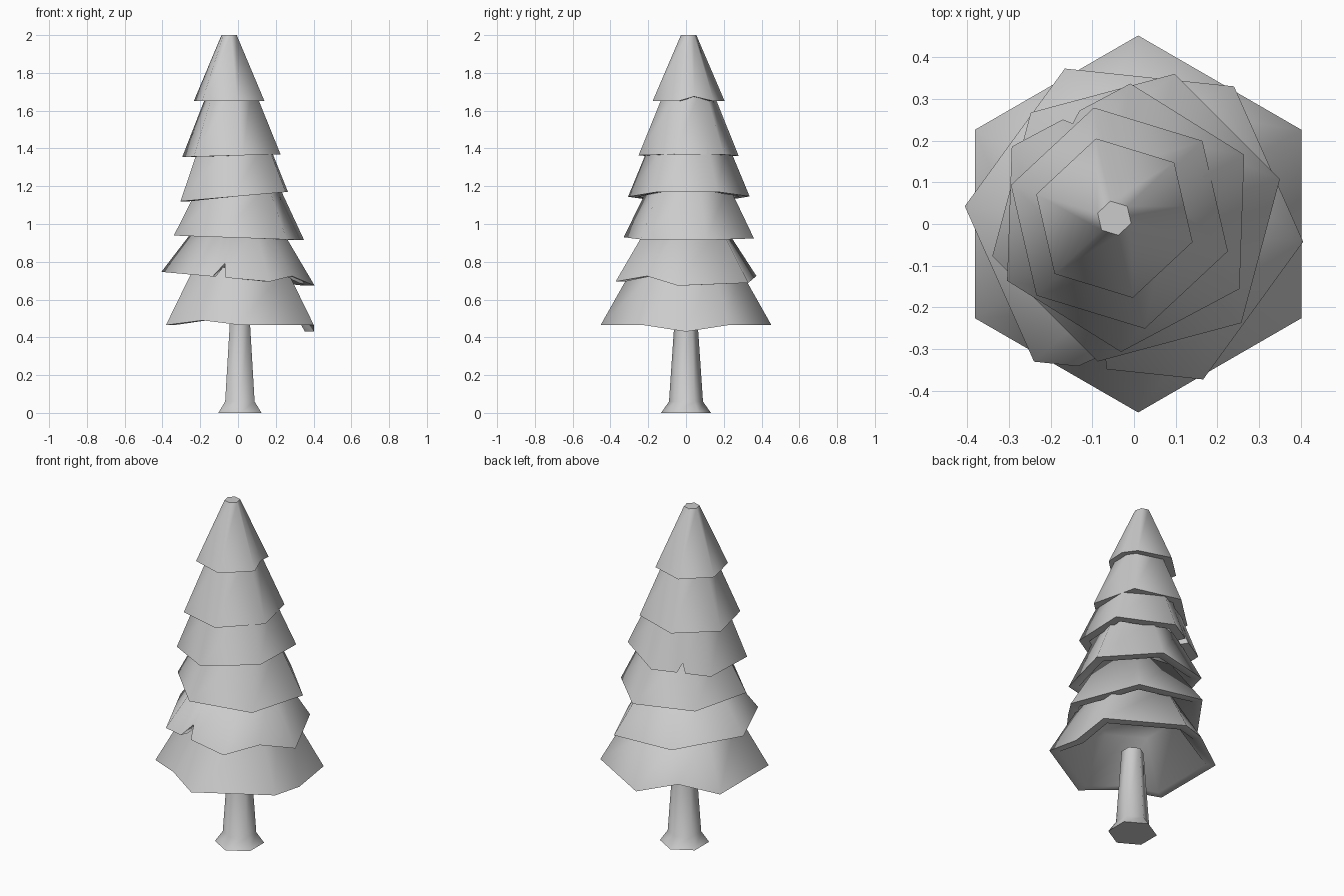
import bpy
from math import sin, cos, radians

if "Cube" in bpy.data.objects:
    bpy.data.objects.remove(bpy.data.objects["Cube"])


def finish(name, verts, faces):
    mesh = bpy.data.meshes.new(name)
    mesh.from_pydata(verts, [], faces)
    ob = bpy.data.objects.new(name, mesh)
    bpy.context.collection.objects.link(ob)
    bpy.ops.object.select_all(action='DESELECT')
    ob.select_set(True)
    bpy.context.view_layer.objects.active = ob
    bpy.ops.object.shade_smooth_by_angle(angle=radians(62))
    return ob


def loft(name, rings):
    """Skin a list of equal rings and cap both ends."""
    n = len(rings[0])
    verts = [p for r in rings for p in r]
    faces = [(k * n + i, k * n + (i + 1) % n,
              (k + 1) * n + (i + 1) % n, (k + 1) * n + i)
             for k in range(len(rings) - 1) for i in range(n)]
    last = (len(rings) - 1) * n
    faces.append(tuple(reversed(range(n))))
    faces.append(tuple(last + i for i in range(n)))
    return finish(name, verts, faces)


def hexagon(angle, extras):
    """Unit hexagon outline with extra rim points: (x, y, dz, inset)."""
    pts = []
    for k in range(6):
        a, b = radians(angle + 60 * k), radians(angle + 60 * (k + 1))
        pts.append((cos(a), sin(a), 0, 1))
        for edge, t, dz, inset in extras:
            if edge == k:
                pts.append((cos(a) + t * (cos(b) - cos(a)),
                            sin(a) + t * (sin(b) - sin(a)), dz, inset))
    return pts


def tier(name, cx, cy, r, angle, z, tilt, top_r, top_z, extras=()):
    """Hollow hexagonal skirt with a tilted, chipped rim."""
    wall = 0.055
    outline = hexagon(angle, extras)

    def rim(rad):
        return [(cx + x * rad * s, cy + y * rad * s,
                 z + tilt * (cx + x * r) + dz) for x, y, dz, s in outline]

    def flat(rad, h):
        return [(cx + x * rad, cy + y * rad, h) for x, y, dz, s in outline]

    return loft(name, [flat(max(top_r - wall, 0.01), top_z - 0.06),
                       rim(r - wall), rim(r), flat(top_r, top_z)])


# Trunk with flared foot
unit = hexagon(30, ())
loft("trunk", [[(0.01 + x * r, y * r, z) for x, y, _, _ in unit]
               for r, z in ((0.132, 0), (0.09, 0.06), (0.06, 0.50))])

# Foliage skirts, bottom to top
tier("foliage_1", 0.01, 0.0, 0.452, -30, 0.465, 0, 0.28, 0.77,
     [(0, 0.5, -0.035, 1), (2, 0.5, 0.05, 1), (4, 0.5, 0.025, 1)])
tier("foliage_2", 0, 0, 0.408, -6, 0.71, -0.09, 0.22, 0.99,
     [(4, 0.26, 0, 1), (4, 0.4, 0.075, 0.9), (4, 0.43, 0, 1),
      (5, 0.5, 0.04, 1)])
tier("foliage_3", 0.005, 0.015, 0.357, 15, 0.927, -0.035, 0.215, 1.21)
tier("foliage_4", -0.02, 0.015, 0.322, 28, 1.147, 0.088, 0.20, 1.44,
     [(1, 0.43, 0, 1), (1, 0.52, 0.05, 0.93), (1, 0.57, 0, 1)])
tier("foliage_5", -0.035, 0.014, 0.272, -17, 1.363, 0.028, 0.115, 1.74)
tier("foliage_6", -0.047, 0.014, 0.196, -17, 1.65, 0, 0.042, 2.0,
     [(0, 0.45, 0.025, 1)])
